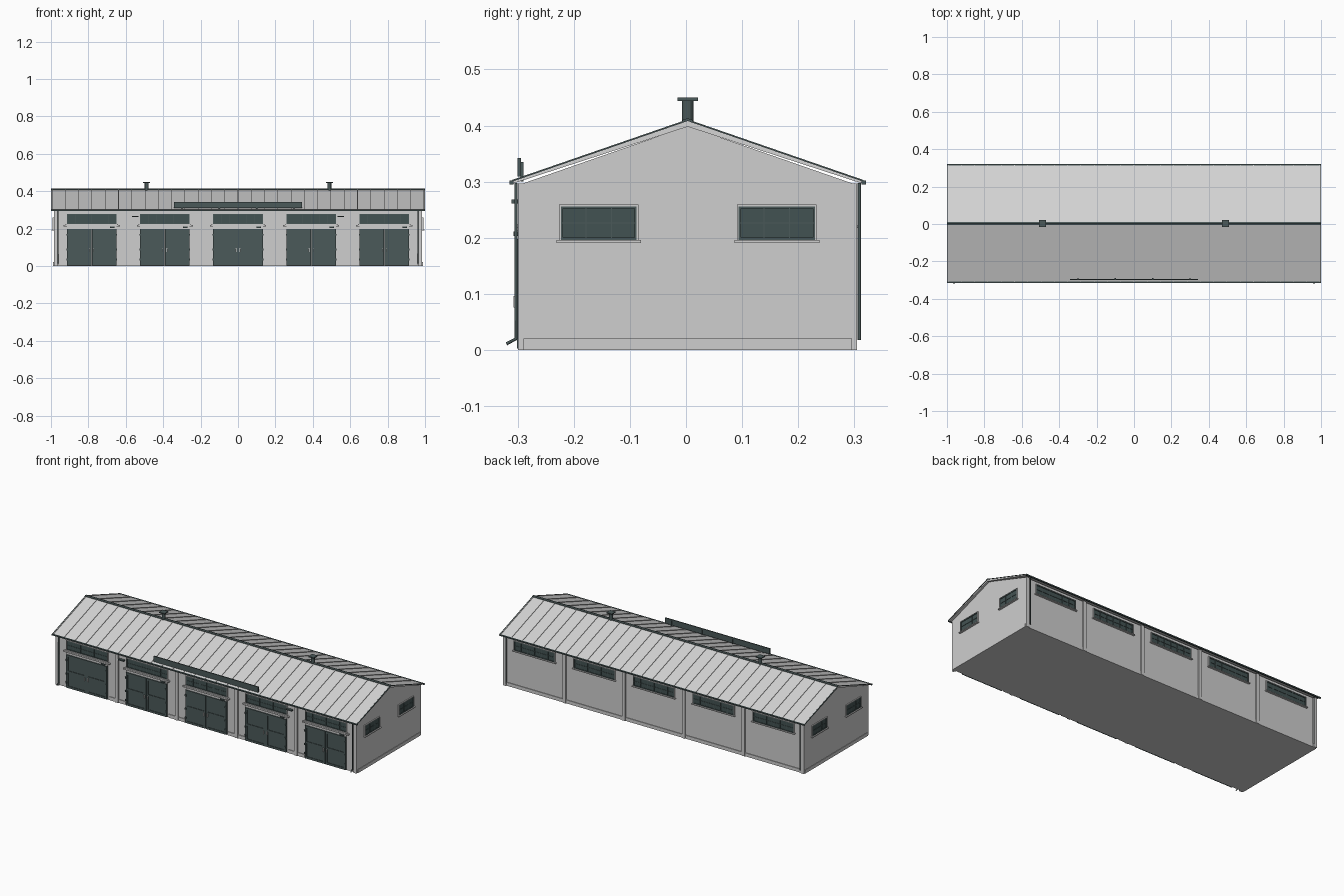
import bpy, bmesh, math
from mathutils import Vector

if "Cube" in bpy.data.objects:
    bpy.data.objects.remove(bpy.data.objects["Cube"])


def mat(name, r, g, b):
    m = bpy.data.materials.new(name)
    m.diffuse_color = (r, g, b, 1)
    m.use_nodes = True
    m.node_tree.nodes["Principled BSDF"].inputs["Base Color"].default_value = m.diffuse_color
    return m


WALL = mat("wall_grey", 0.62, 0.62, 0.62)
ROOF = mat("roof_light_grey", 0.66, 0.66, 0.66)
DARK = mat("dark_slate", 0.07, 0.10, 0.10)
GLASS = mat("dark_glass", 0.055, 0.085, 0.085)
PALE = mat("pale_metal", 0.8, 0.8, 0.8)

C = 0.003                      # ridge line in y
FY, BY = -0.290, 0.296         # front and back wall planes
WX = 0.985                     # gable wall plane
RIDGE, EAVE = 0.408, 0.300     # roof heights
HALF = 0.313                   # roof half width
BAYS = [(i - 2) * 0.391 for i in range(5)]


def mesh_object(name, bm, material):
    bmesh.ops.recalc_face_normals(bm, faces=bm.faces)
    me = bpy.data.meshes.new(name)
    bm.to_mesh(me)
    bm.free()
    ob = bpy.data.objects.new(name, me)
    me.materials.append(material)
    bpy.context.collection.objects.link(ob)
    return ob


def add_box(bm, x0, x1, y0, y1, z0, z1):
    vs = bmesh.ops.create_cube(bm, size=1)["verts"]
    for v in vs:
        v.co = Vector((x1 if v.co.x > 0 else x0, y1 if v.co.y > 0 else y0, z1 if v.co.z > 0 else z0))


def boxes(name, material, items):
    bm = bmesh.new()
    for b in items:
        add_box(bm, *b)
    return mesh_object(name, bm, material)


def prism(name, material, profile, spans):
    """Extrude a y-z profile along x over each (x0, x1) span."""
    bm = bmesh.new()
    for x0, x1 in spans:
        f = bm.faces.new([bm.verts.new((x0, y, z)) for y, z in profile])
        r = bmesh.ops.extrude_face_region(bm, geom=[f])
        for v in r["geom"]:
            if isinstance(v, bmesh.types.BMVert):
                v.co.x = x1
    return mesh_object(name, bm, material)


def tube(name, material, pts, radius):
    cu = bpy.data.curves.new(name, "CURVE")
    cu.dimensions = "3D"
    cu.bevel_depth = radius
    cu.bevel_resolution = 2
    cu.use_fill_caps = True
    sp = cu.splines.new("POLY")
    sp.points.add(len(pts) - 1)
    for p, co in zip(sp.points, pts):
        p.co = (*co, 1)
    cu.materials.append(material)
    ob = bpy.data.objects.new(name, cu)
    bpy.context.collection.objects.link(ob)


def wall_box(side, u0, u1, d0, d1, z0, z1):
    """Box on a wall: u runs along it, d is the distance out from it."""
    if side in ("front", "back"):
        a, b = (FY - d1, FY - d0) if side == "front" else (BY + d0, BY + d1)
        return (u0, u1, a, b, z0, z1)
    a, b = (WX + d0, WX + d1) if side == "right" else (-WX - d1, -WX - d0)
    return (a, b, u0, u1, z0, z1)


def window(name, side, u0, u1, z0, z1, cols, rows):
    def B(*a):
        return wall_box(side, *a)
    boxes(name + "_glass", GLASS, [B(u0, u1, -0.002, 0.002, z0, z1)])
    t = 0.004
    bars = [B(u0, u1, 0, 0.005, z0, z0 + t), B(u0, u1, 0, 0.005, z1 - t, z1),
            B(u0, u0 + t, 0, 0.005, z0, z1), B(u1 - t, u1, 0, 0.005, z0, z1)]
    for i in range(1, cols):
        u = u0 + (u1 - u0) * i / cols
        bars.append(B(u - 0.001, u + 0.001, 0, 0.004, z0, z1))
    for i in range(1, rows):
        z = z0 + (z1 - z0) * i / rows
        bars.append(B(u0, u1, 0, 0.004, z - 0.001, z + 0.001))
    boxes(name + "_frame", DARK, bars)
    s = 0.003
    boxes(name + "_surround", WALL, [
        B(u0 - s, u1 + s, 0, 0.006, z1, z1 + s), B(u0 - s, u0, 0, 0.006, z0, z1),
        B(u1, u1 + s, 0, 0.006, z0, z1), B(u0 - 0.008, u1 + 0.008, 0, 0.012, z0 - 0.005, z0)])


# Main hall with gabled ends
prism("hall_walls", WALL, [(FY, 0), (BY, 0), (BY, 0.297), (C, 0.399), (FY, 0.297)], [(-WX, WX)])

# Roof slab, standing seams and dark edge trims
T = 0.010
prism("roof", ROOF, [(C - HALF, EAVE), (C, RIDGE), (C + HALF, EAVE),
                     (C + HALF, EAVE - 0.004), (C, RIDGE - T), (C - HALF, EAVE - 0.004)], [(-0.997, 0.997)])
seams = [-0.994 + 1.988 * i / 28 for i in range(29)]
prism("roof_seams", ROOF, [(C - HALF, EAVE), (C, RIDGE), (C + HALF, EAVE),
                           (C + HALF, EAVE + 0.003), (C, RIDGE + 0.003), (C - HALF, EAVE + 0.003)],
      [(x - 0.0015, x + 0.0015) for x in seams])
prism("verge_trim", DARK, [(C - HALF, EAVE), (C, RIDGE), (C + HALF, EAVE),
                           (C + HALF, EAVE + 0.003), (C, RIDGE + 0.003), (C - HALF, EAVE + 0.003)],
      [(-1.0, -0.996), (0.996, 1.0)])
prism("ridge_cap", DARK, [(C - 0.009, RIDGE - 0.001), (C, RIDGE + 0.002), (C + 0.009, RIDGE - 0.001),
                          (C + 0.009, RIDGE + 0.002), (C, RIDGE + 0.005), (C - 0.009, RIDGE + 0.002)], [(-1, 1)])
boxes("gutters", DARK, [(-1, 1, C - 0.318, C - 0.310, 0.295, 0.302),
                        (-1, 1, C + 0.310, C + 0.318, 0.295, 0.302)])

# Plinth, pilasters and corner posts
mids = [(i - 1.5) * 0.391 for i in range(4)]
plinth = [wall_box("back", -WX, WX, 0, 0.004, 0, 0.02)]
plinth += [wall_box(s, FY, BY, 0, 0.003, 0, 0.02) for s in ("left", "right")]
plinth += [wall_box("front", x - 0.055, x + 0.055, 0, 0.004, 0, 0.02) for x in mids]
boxes("plinth", WALL, plinth)
posts = [wall_box(s, x - 0.010, x + 0.010, 0, 0.008, 0, 0.297) for s in ("front", "back") for x in mids]
for s in ("front", "back"):
    posts += [wall_box(s, -WX, -WX + 0.02, 0, 0.009, 0, 0.297), wall_box(s, WX - 0.02, WX, 0, 0.009, 0, 0.297)]
boxes("pilasters", WALL, posts)

# Front bays: doors, transom windows, hardware; back bays: windows
leaves, rails, hinges, handles, closers, heads = [], [], [], [], [], []


def F(*a):
    return wall_box("front", *a)


for n, x in enumerate(BAYS):
    window(f"transom_{n}", "front", x - 0.133, x + 0.133, 0.224, 0.278, 6, 2)
    window(f"back_window_{n}", "back", x - 0.133, x + 0.133, 0.222, 0.278, 6, 2)
    heads.append(F(x - 0.150, x + 0.150, 0, 0.014, 0.212, 0.219))
    heads.append(F(x - 0.133, x + 0.133, 0, 0.006, 0.198, 0.212))
    for s in (-1, 1):
        a, b = sorted((x + s * 0.001, x + s * 0.133))
        leaves.append(F(a, b, 0, 0.008, 0.002, 0.198))
        rails += [F(a, b, 0.008, 0.011, z, z + 0.012) for z in (0.003, 0.093, 0.186)]
        rails += [F(a, a + 0.012, 0.008, 0.011, 0.003, 0.198), F(b - 0.012, b, 0.008, 0.011, 0.003, 0.198)]
        e = x + s * 0.131
        hinges += [F(e - 0.004, e + 0.004, 0.01, 0.016, z, z + 0.010) for z in (0.03, 0.083, 0.162)]
        h = x + s * 0.011
        handles.append(F(h - 0.002, h + 0.002, 0.011, 0.017, 0.076, 0.096))
    closers.append(F(x + 0.098, x + 0.122, 0, 0.017, 0.203, 0.211))
boxes("door_leaves", DARK, leaves)
boxes("door_rails", DARK, rails)
boxes("door_hinges", DARK, hinges)
boxes("door_handles", PALE, handles)
boxes("door_lamps", DARK, closers)
boxes("door_heads", WALL, heads)

# Gable windows
for side in ("left", "right"):
    for n, (a, b) in enumerate(((-0.223, -0.088), (0.094, 0.230))):
        window(f"{side}_window_{n}", side, a, b, 0.196, 0.256, 3, 2)

# Wall lamps beside the second and fourth doors
boxes("wall_lamps", DARK, [F(s * 0.55 - 0.018, s * 0.55 + 0.018, 0.006, 0.021, 0.261, 0.268) for s in (-1, 1)])

# Blank sign board with stays
boxes("sign_board", DARK, [(-0.342, 0.342, -0.300, -0.294, 0.309, 0.342)])
boxes("sign_stays", DARK, [(x - 0.003, x + 0.003, -0.295, -0.290, 0.300, 0.335) for x in (-0.3, -0.1, 0.1, 0.3)])

# Downpipes with kicked-out feet at the front
for s in (-1, 1):
    x = s * 0.962
    tube("front_downpipe", DARK, [(x, -0.303, 0.298), (x, -0.303, 0.02), (x, -0.320, 0.011)], 0.003)
    tube("back_downpipe", DARK, [(x, 0.309, 0.298), (x, 0.309, 0.018)], 0.003)

# Ridge vents: round flue with square cap
for s in (-1, 1):
    bm = bmesh.new()
    r = bmesh.ops.create_cone(bm, cap_ends=True, segments=16, radius1=0.010, radius2=0.010, depth=0.05)
    bmesh.ops.translate(bm, verts=r["verts"], vec=(s * 0.489, C, 0.42))
    add_box(bm, s * 0.489 - 0.018, s * 0.489 + 0.018, C - 0.018, C + 0.018, 0.444, 0.450)
    mesh_object("ridge_vent", bm, DARK)
